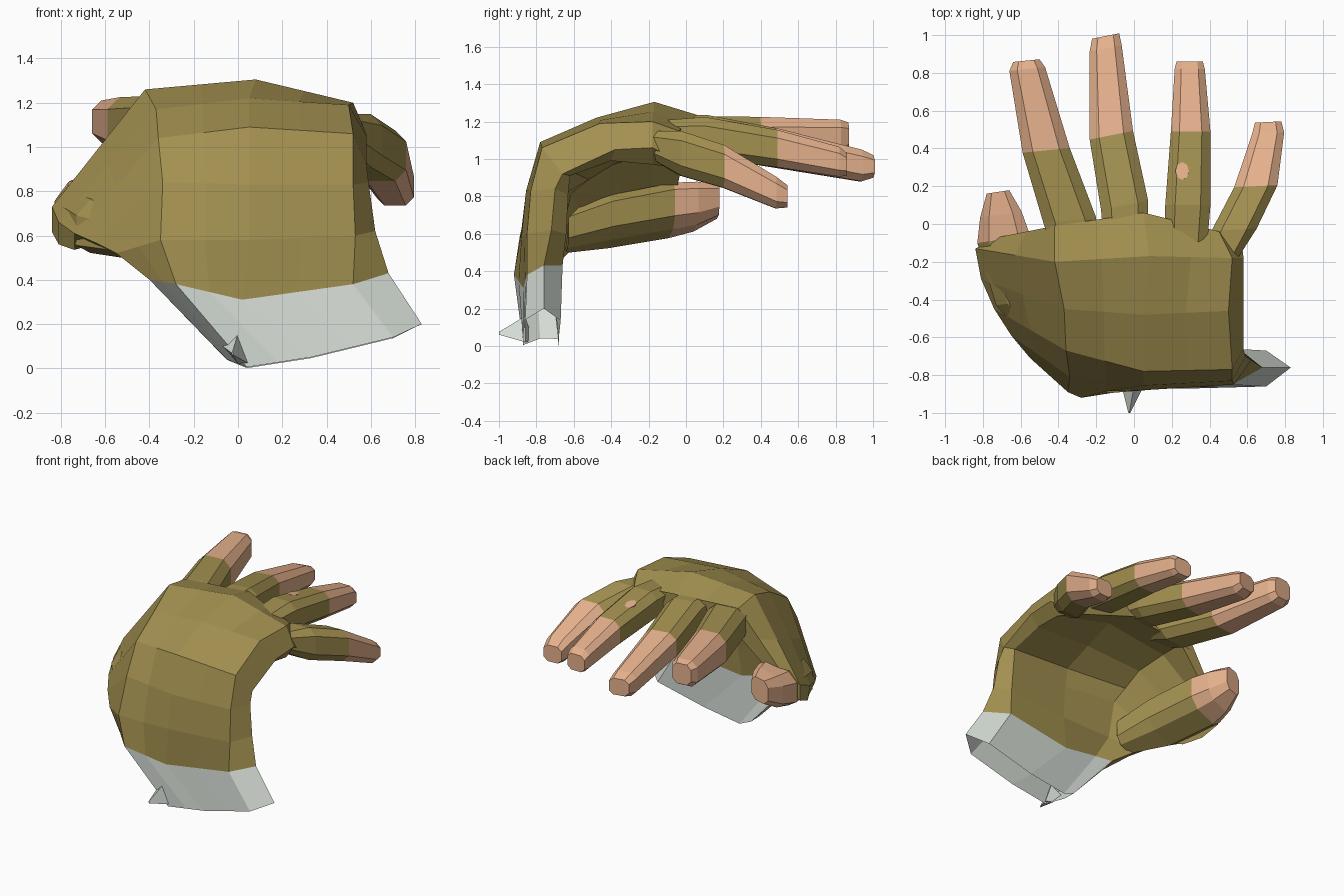
import bpy, bmesh, math
from mathutils import Vector


def material(name, rgb):
    m = bpy.data.materials.new(name)
    m.diffuse_color = (*rgb, 1.0)
    return m


OLIVE = material("olive glove", (0.365, 0.28, 0.08))
SKIN = material("skin", (0.79, 0.44, 0.265))
PALE = material("pale cuff", (0.69, 0.74, 0.69))


def loft(name, loops, mats, split=99, cap_start=True, cap_end=True):
    """Skin equal point loops; segments from `split` on use the second material."""
    bm = bmesh.new()
    rows = [[bm.verts.new(p) for p in loop] for loop in loops]
    n = len(rows[0])
    for k, (a, b) in enumerate(zip(rows, rows[1:])):
        for i in range(n):
            j = (i + 1) % n
            bm.faces.new((a[i], a[j], b[j], b[i])).material_index = int(k >= split)
    if cap_start:
        bm.faces.new(rows[0])
    if cap_end:
        bm.faces.new(rows[-1]).material_index = int(len(rows) - 1 > split)
    bmesh.ops.recalc_face_normals(bm, faces=bm.faces)
    me = bpy.data.meshes.new(name)
    bm.to_mesh(me)
    bm.free()
    for m in mats:
        me.materials.append(m)
    ob = bpy.data.objects.new(name, me)
    bpy.context.collection.objects.link(ob)
    return ob


def section(thumb, index, middle, little, edge, inward):
    """Closed hand section: outer points, then the same pushed to the palm side."""
    d = Vector(inward)
    t, w, m, p, e = (Vector(q) for q in (thumb, index, middle, little, edge))
    return [t, t.lerp(w, 0.5), w, w.lerp(m, 0.5), m, m.lerp(p, 0.5), p, e,
            p + d, m + d, w + d, t + d * 0.5]


# Cuff: open tube from the slanted hem up to the glove border
border = section((-0.40, -0.80, 0.40), (-0.28, -0.92, 0.38), (0.02, -0.87, 0.31),
                 (0.52, -0.85, 0.38), (0.68, -0.76, 0.43), (0, 0.19, 0.05))
hem = section((-0.05, -0.78, 0.04), (0.04, -0.87, 0.005), (0.33, -0.87, 0.05),
              (0.70, -0.86, 0.14), (0.83, -0.76, 0.20), (0, 0.19, -0.004))
loft("cuff", [hem, border], [PALE], cap_start=False, cap_end=False)

# Wrist, back of the hand, palm and thumb web in one bent shell
loft("palm", [
    border,
    section((-0.55, -0.71, 0.52), (-0.35, -0.89, 0.58), (0.05, -0.88, 0.58),
            (0.53, -0.85, 0.60), (0.62, -0.72, 0.62), (0, 0.21, 0)),
    section((-0.65, -0.59, 0.57), (-0.34, -0.81, 0.84), (0.05, -0.855, 0.83),
            (0.52, -0.83, 0.83), (0.59, -0.70, 0.84), (0, 0.20, -0.02)),
    section((-0.74, -0.45, 0.61), (-0.36, -0.67, 1.04), (0.05, -0.78, 1.09),
            (0.52, -0.77, 1.06), (0.58, -0.66, 0.92), (0, 0.15, -0.15)),
    section((-0.81, -0.29, 0.66), (-0.37, -0.45, 1.17), (0.05, -0.48, 1.22),
            (0.50, -0.46, 1.19), (0.58, -0.38, 1.05), (0, 0.06, -0.20)),
    section((-0.84, -0.13, 0.73), (-0.42, -0.20, 1.26), (0.08, -0.17, 1.305),
            (0.52, -0.18, 1.20), (0.58, -0.18, 1.06), (0, 0, -0.23)),
    section((-0.72, -0.07, 0.83), (-0.42, -0.01, 1.23), (0.05, 0.06, 1.235),
            (0.45, -0.04, 1.15), (0.57, -0.10, 1.02), (0, 0, -0.20)),
], [OLIVE])

# Small fold sticking out of the cuff hem
loft("cuff_fold", [
    [(-0.07, -0.84, 0.10), (0.0, -0.84, 0.02), (0.05, -0.86, 0.02), (0.0, -0.86, 0.16)],
    [(-0.03, -1.0, 0.07), (-0.025, -1.0, 0.06), (-0.02, -1.0, 0.06), (-0.025, -1.0, 0.075)],
], [PALE])


def finger(name, path, split, slant=0.0, roll=0.0):
    """Eight-sided finger through (x, y, z, half width, half height)."""
    loops = []
    for x, y, z, w, h in path:
        loop = []
        for i in range(8):
            a = math.pi / 8 + math.pi / 4 * i
            c, s = (math.copysign(abs(f(a)) ** 0.65 * 1.05, f(a))
                    for f in (math.cos, math.sin))
            loop.append((x + c * w, y + slant * c * w, z + s * h + roll * c * w))
        loops.append(loop)
    return loft(name, loops, [OLIVE, SKIN], split)


# Fingers: glove to the middle joint, bare skin beyond
finger("thumb", [
    (-0.46, -0.64, 0.61, 0.08, 0.10),
    (-0.59, -0.41, 0.665, 0.14, 0.12),
    (-0.69, -0.08, 0.725, 0.14, 0.125),
    (-0.705, 0.05, 0.745, 0.11, 0.115),
    (-0.72, 0.17, 0.775, 0.06, 0.085)], 2, 0.15, 0.3)
finger("index_finger", [
    (-0.30, -0.20, 1.14, 0.11, 0.07),
    (-0.34, 0.02, 1.11, 0.14, 0.12),
    (-0.465, 0.39, 1.10, 0.125, 0.125),
    (-0.565, 0.82, 1.115, 0.095, 0.095),
    (-0.57, 0.865, 1.12, 0.07, 0.075)], 2, 0.1)
finger("middle_finger", [
    (-0.04, -0.20, 1.17, 0.11, 0.07),
    (-0.05, 0.10, 1.125, 0.125, 0.11),
    (-0.12, 0.47, 1.06, 0.115, 0.105),
    (-0.15, 0.93, 0.965, 0.085, 0.085),
    (-0.15, 0.995, 0.96, 0.072, 0.06)], 2, 0.2)
finger("ring_finger", [
    (0.27, -0.20, 1.13, 0.11, 0.07),
    (0.285, 0.10, 1.115, 0.12, 0.11),
    (0.30, 0.49, 1.055, 0.105, 0.10),
    (0.295, 0.82, 0.985, 0.08, 0.08),
    (0.295, 0.86, 0.97, 0.07, 0.06)], 2)
finger("little_finger", [
    (0.46, -0.20, 1.08, 0.08, 0.07),
    (0.53, -0.03, 1.03, 0.12, 0.12),
    (0.645, 0.20, 0.96, 0.115, 0.115),
    (0.71, 0.48, 0.82, 0.085, 0.085),
    (0.71, 0.54, 0.80, 0.07, 0.06)], 2, 0.05)

# Small worn hole in the glove on top of the ring finger
bpy.ops.mesh.primitive_cylinder_add(vertices=8, radius=0.048, depth=0.009,
                                    location=(0.255, 0.28, 1.189),
                                    rotation=(-0.18, 0, 0))
hole = bpy.context.object
hole.name = "glove_hole"
hole.scale.x = 0.75
hole.data.materials.append(SKIN)
